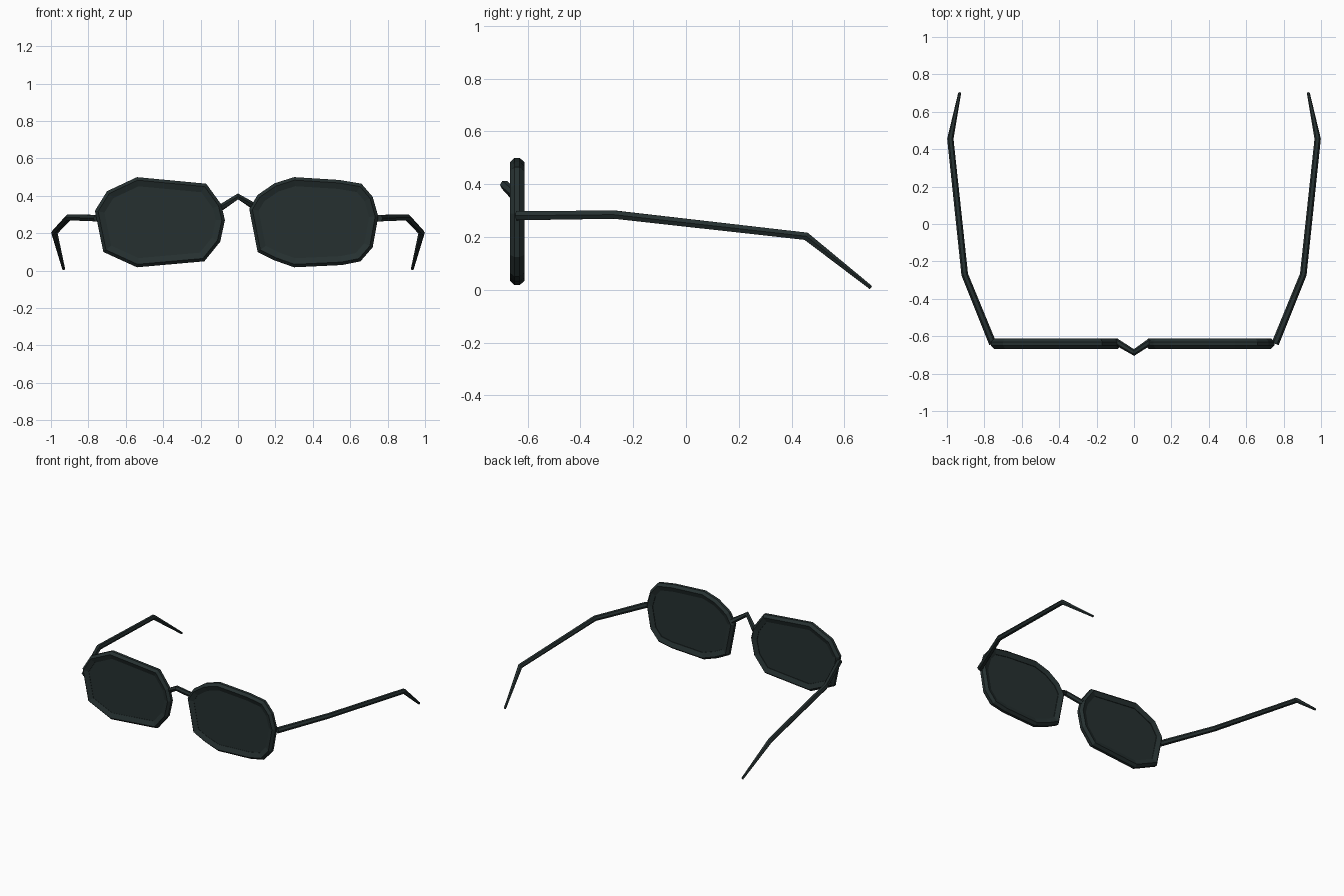
import bpy, bmesh, math
from mathutils import Vector

if "Cube" in bpy.data.objects:
    bpy.data.objects.remove(bpy.data.objects["Cube"])

black = bpy.data.materials.new("dark_slate")
black.diffuse_color = (0.019, 0.030, 0.030, 1)
black.use_nodes = True
black.node_tree.nodes["Principled BSDF"].inputs["Base Color"].default_value = black.diffuse_color


def make_object(name, bm):
    bmesh.ops.recalc_face_normals(bm, faces=bm.faces)
    mesh = bpy.data.meshes.new(name)
    bm.to_mesh(mesh)
    bm.free()
    mesh.materials.append(black)
    obj = bpy.data.objects.new(name, mesh)
    bpy.context.collection.objects.link(obj)
    return obj


def bridge_rings(bm, a, b):
    n = len(a)
    for i in range(n):
        j = (i + 1) % n
        bm.faces.new((a[i], a[j], b[j], b[i]))


def inset(outline, d):
    """Move a clockwise (x, z) outline inwards by d with mitred corners."""
    pts = [Vector(p) for p in outline]
    out = []
    for i, p in enumerate(pts):
        e1 = (p - pts[i - 1]).normalized()
        e2 = (pts[(i + 1) % len(pts)] - p).normalized()
        n1, n2 = Vector((e1.y, -e1.x)), Vector((e2.y, -e2.x))
        out.append(p + (n1 + n2) * d / (1 + n1.dot(n2)))
    return out


def ring(bm, outline, d, y):
    return [bm.verts.new((p.x, y, p.y)) for p in inset(outline, d)]


def rim(name, outline):
    # bevelled section: (inset, y)
    section = [(0, -0.650), (0, -0.630), (0.016, -0.612),
               (0.048, -0.624), (0.048, -0.654), (0.016, -0.667)]
    bm = bmesh.new()
    rings = [ring(bm, outline, d, y) for d, y in section]
    for i in range(len(rings)):
        bridge_rings(bm, rings[i - 1], rings[i])
    make_object(name, bm)


def lens(name, outline):
    bm = bmesh.new()
    front = ring(bm, outline, 0.044, -0.652)
    back = ring(bm, outline, 0.044, -0.628)
    bridge_rings(bm, front, back)
    bm.faces.new(front)
    bm.faces.new(back)
    make_object(name, bm)


def rod(name, path, radii, sides=6):
    """Sweep a polygon along a path with mitred joints."""
    pts = [Vector(p) for p in path]
    bm = bmesh.new()
    rings = []
    for i, p in enumerate(pts):
        t1 = (p - pts[max(i - 1, 0)]).normalized()
        t2 = (pts[min(i + 1, len(pts) - 1)] - p).normalized()
        t = (t1 + t2).normalized()
        side = t.cross(Vector((0, 0, 1))).normalized()
        up = side.cross(t)
        rings.append([bm.verts.new(p + radii[i] * (
            side * math.cos(math.tau * k / sides) + up * math.sin(math.tau * k / sides)))
            for k in range(sides)])
    for a, b in zip(rings, rings[1:]):
        bridge_rings(bm, a, b)
    bm.faces.new(rings[0])
    bm.faces.new(rings[-1])
    make_object(name, bm)


# Lens outlines, clockwise seen from the front
left = [(-0.765, 0.32), (-0.70, 0.425), (-0.54, 0.50), (-0.17, 0.465), (-0.09, 0.355),
        (-0.07, 0.27), (-0.095, 0.155), (-0.18, 0.05), (-0.54, 0.018), (-0.72, 0.10)]
right = [(0.06, 0.33), (0.105, 0.405), (0.195, 0.467), (0.30, 0.50), (0.54, 0.485),
         (0.66, 0.465), (0.72, 0.395), (0.75, 0.29), (0.72, 0.125), (0.655, 0.05),
         (0.555, 0.03), (0.30, 0.018), (0.195, 0.055), (0.105, 0.10)]
for side, outline in (("left", left), ("right", right)):
    rim(side + "_rim", outline)
    lens(side + "_lens", outline)

# Nose bridge
rod("nose_bridge", [(-0.095, -0.63, 0.335), (0, -0.687, 0.397), (0.085, -0.63, 0.345)],
    [0.018, 0.018, 0.018])

# Temples with bent ear tips
for side, s in (("left", -1), ("right", 1)):
    rod(side + "_temple",
        [(s * 0.755, -0.64, 0.281), (s * 0.905, -0.27, 0.285),
         (s * 0.982, 0.455, 0.203), (s * 0.932, 0.70, 0.009)],
        [0.020, 0.018, 0.017, 0.008])
